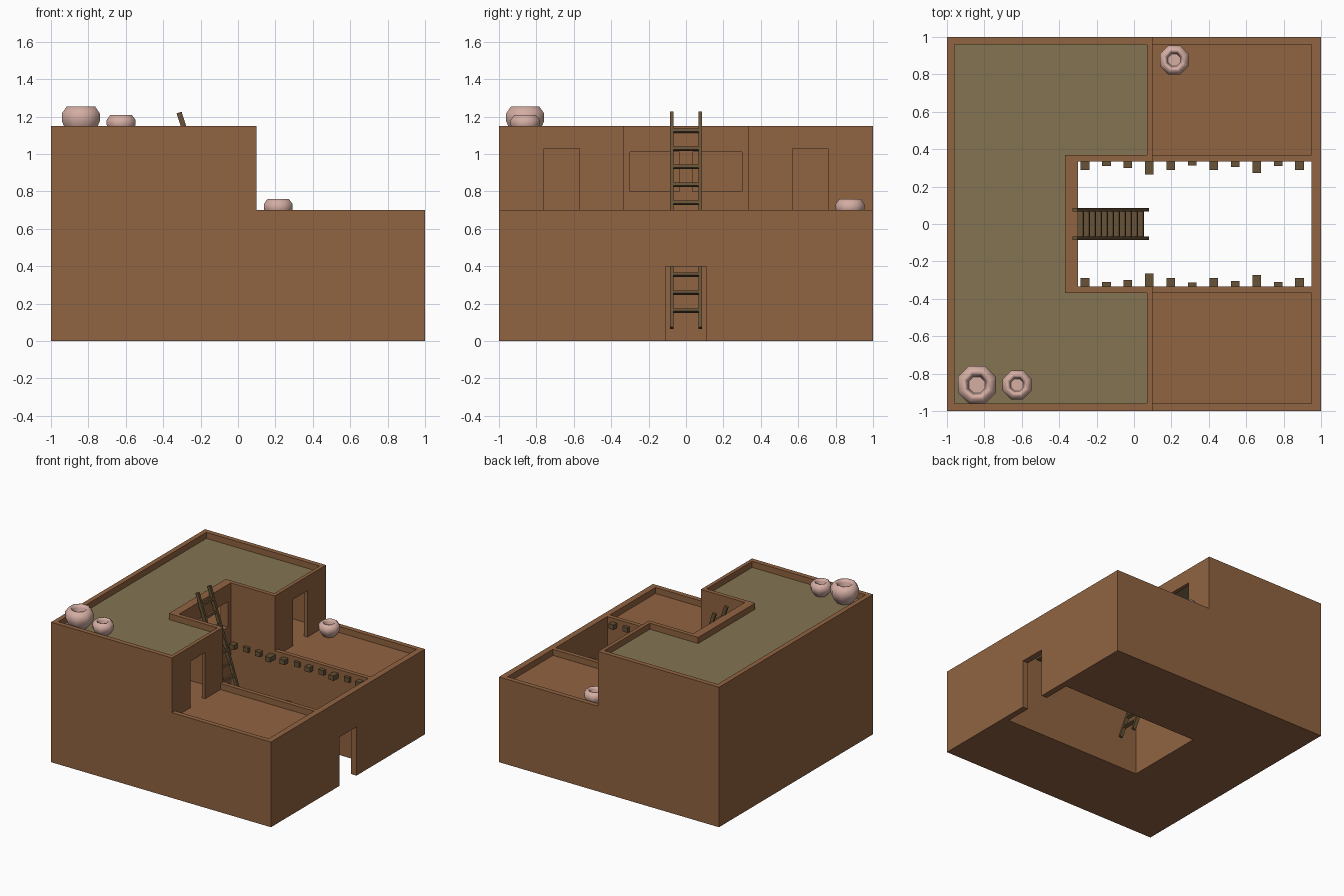
import bpy, bmesh, math
from mathutils import Matrix, Vector

if "Cube" in bpy.data.objects:
    bpy.data.objects.remove(bpy.data.objects["Cube"])


def material(name, rgb):
    m = bpy.data.materials.new(name)
    m.diffuse_color = (*rgb, 1)
    m.use_nodes = True
    m.node_tree.nodes["Principled BSDF"].inputs["Base Color"].default_value = m.diffuse_color
    return m


ADOBE = material("adobe brown", (0.28, 0.125, 0.053))
ROOF = material("olive roof", (0.23, 0.175, 0.084))
WOOD = material("dark wood", (0.135, 0.085, 0.038))
CLAY = material("pink clay", (0.66, 0.42, 0.365))


def finish(name, bm, mat):
    bmesh.ops.recalc_face_normals(bm, faces=bm.faces[:])
    me = bpy.data.meshes.new(name)
    bm.to_mesh(me)
    bm.free()
    me.materials.append(mat)
    ob = bpy.data.objects.new(name, me)
    bpy.context.collection.objects.link(ob)
    return ob


def prism(name, points, offset, mat):
    """Extrude a closed 3D polygon along an offset."""
    bm = bmesh.new()
    f = bm.faces.new([bm.verts.new(p) for p in points])
    r = bmesh.ops.extrude_face_region(bm, geom=[f])
    vs = [g for g in r["geom"] if isinstance(g, bmesh.types.BMVert)]
    bmesh.ops.translate(bm, verts=vs, vec=offset)
    return finish(name, bm, mat)


def add_box(bm, x0, x1, y0, y1, z0, z1):
    m = Matrix.Translation(((x0 + x1) / 2, (y0 + y1) / 2, (z0 + z1) / 2))
    m = m @ Matrix.Diagonal((x1 - x0, y1 - y0, z1 - z0, 1))
    bmesh.ops.create_cube(bm, size=1, matrix=m)


def box(name, *b, mat=ADOBE):
    bm = bmesh.new()
    add_box(bm, *b)
    return finish(name, bm, mat)


def cut(target, cutter):
    cutter.hide_render = True
    mod = target.modifiers.new("cut", 'BOOLEAN')
    mod.operation = 'DIFFERENCE'
    mod.solver = 'EXACT'
    mod.object = cutter
    bpy.context.view_layer.objects.active = target
    bpy.ops.object.modifier_apply(modifier=mod.name)
    bpy.data.objects.remove(cutter)


# House body: stepped side profile, hollowed out
FLOOR, TERRACE, TOP = 0.65, 0.70, 1.15
step = [(-1, 0), (1, 0), (1, TERRACE), (0.1, TERRACE), (0.1, TOP), (-1, TOP)]
house = prism("house_walls", [(x, -1, z) for x, z in step], (0, 2, 0), ADOBE)

# Upper storey plan: a U around the courtyard
plan = [(-0.96, -0.96), (0.07, -0.96), (0.07, -0.37), (-0.37, -0.37),
        (-0.37, 0.37), (0.07, 0.37), (0.07, 0.96), (-0.96, 0.96)]
cut(house, prism("room_cutter", [(x, y, FLOOR) for x, y in plan], (0, 0, 1), ADOBE))
cut(house, box("courtyard_cutter", -0.30, 0.95, -0.335, 0.335, -0.2, 1.5))
cut(house, box("gate_cutter", 0.9, 1.1, -0.11, 0.11, -0.2, 0.4))
for s in (-1, 1):
    def sided(name, x0, x1, ya, yb, z0, z1):
        return box(name, x0, x1, min(s * ya, s * yb), max(s * ya, s * yb), z0, z1)
    cut(house, sided("terrace_cutter", 0.1, 0.95, 0.37, 0.96, FLOOR, 0.9))
    cut(house, sided("doorway_cutter", 0.04, 0.15, 0.57, 0.76, FLOOR, 1.03))
    cut(house, sided("window_cutter", -0.42, -0.25, 0.035, 0.30, 0.80, 1.01))

# Upper roof slab
prism("upper_roof", [(x, y, 1.075) for x, y in plan], (0, 0, 0.025), ROOF)

# Roof beam ends along both courtyard walls
reach = [0.045, 0.026, 0.035, 0.07, 0.045, 0.021, 0.045, 0.03, 0.062, 0.026, 0.046]
bm = bmesh.new()
for s in (-1, 1):
    for i, r in enumerate(reach):
        x = -0.262 + i * 0.1147
        y0, y1 = sorted((s * 0.345, s * (0.335 - r)))
        add_box(bm, x - 0.023, x + 0.023, y0, y1, 0.63, 0.67)
finish("roof_beams", bm, WOOD)

# Leaning ladder, built upright and tilted
foot, head = Vector((0.068, 0, 0.07)), Vector((-0.315, 0, 1.222))
length = (head - foot).length
bm = bmesh.new()
for s in (-1, 1):
    add_box(bm, -0.014, 0.014, s * 0.076 - 0.01, s * 0.076 + 0.01, 0, length)
for i in range(11):
    z = 0.098 + i * 0.1013
    add_box(bm, -0.014, 0.014, -0.07, 0.07, z - 0.008, z + 0.008)
tilt = math.atan2(head.x - foot.x, head.z - foot.z)
bm.transform(Matrix.Translation(foot) @ Matrix.Rotation(tilt, 4, 'Y'))
finish("ladder", bm, WOOD)


# Clay pots: turned profile of (radius, height)
def pot(name, x, y, z, radius, height, n=8):
    prof = [(0.55, 0), (0.84, 0.25), (1.0, 0.5), (1.0, 0.75), (0.74, 1.0),
            (0.56, 0.98), (0.5, 0.85), (0.42, 0.6)]
    bm = bmesh.new()
    rings = []
    for r, h in prof:
        rr = r * radius / math.cos(math.pi / n)
        rings.append([bm.verts.new((x + rr * math.cos((k + 0.5) * math.tau / n),
                                    y + rr * math.sin((k + 0.5) * math.tau / n),
                                    z + h * height)) for k in range(n)])
    for a, b in zip(rings, rings[1:]):
        for k in range(n):
            j = (k + 1) % n
            bm.faces.new((a[k], a[j], b[j], b[k]))
    bm.faces.new(rings[0])
    bm.faces.new(rings[-1])
    ob = finish(name, bm, CLAY)
    for p in ob.data.polygons:
        p.use_smooth = len(p.vertices) == 4


pot("large_pot", -0.84, -0.86, 1.10, 0.102, 0.155)
pot("small_pot", -0.625, -0.86, 1.10, 0.077, 0.11)
pot("terrace_pot", 0.215, 0.877, FLOOR, 0.077, 0.11)
